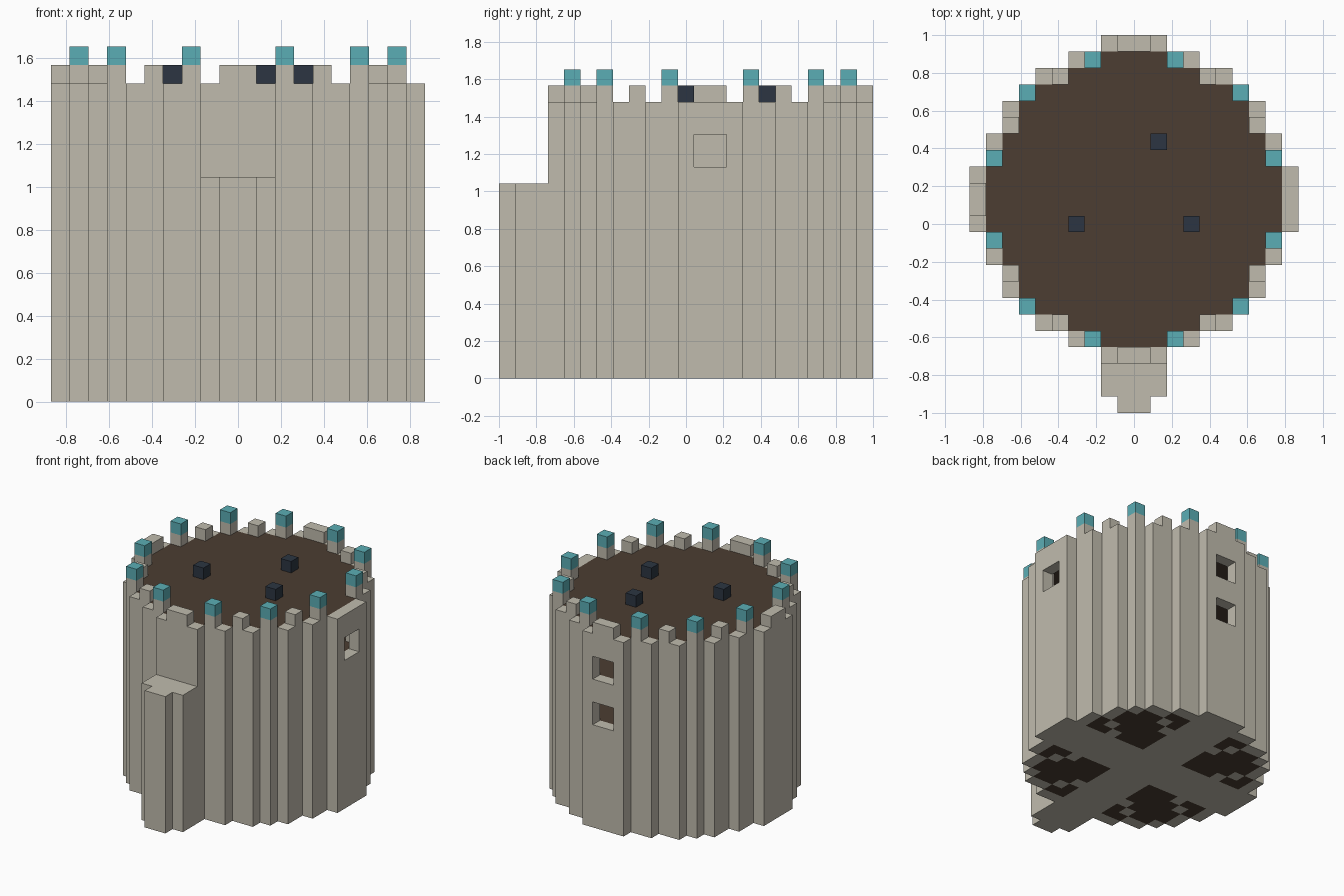
import bpy
import bmesh
from mathutils import Vector

if "Cube" in bpy.data.objects:
    bpy.data.objects.remove(bpy.data.objects["Cube"], do_unlink=True)

U = 2 / 23            # edge of one block
MID = 13              # row index of the tower's centre line
STOREY = 4            # blocks from floor to floor
ROOF = 17             # blocks up to the roof terrace


def material(name, colour):
    m = bpy.data.materials.new(name)
    m.use_nodes = True
    m.diffuse_color = (*colour, 1)
    m.node_tree.nodes["Principled BSDF"].inputs["Base Color"].default_value = (*colour, 1)
    return m


STONE = material("pale stone", (0.53, 0.50, 0.42))
WOOD = material("dark wood", (0.072, 0.047, 0.032))
TEAL = material("teal", (0.105, 0.42, 0.46))
NAVY = material("navy", (0.025, 0.036, 0.054))

# Round plan: half width of each row, counted outwards from the centre line
HALF = [10, 10, 9, 9, 8, 8, 7, 6, 4, 2]


def fold(n):
    """Distance index of a block from a centre line."""
    return n if n >= 0 else -n - 1


plan = {(i, j + MID) for j in range(-10, 10)
        for i in range(-HALF[fold(j)], HALF[fold(j)])}
inside = {(i, j) for i, j in plan
          if {(i + 1, j), (i - 1, j), (i, j + 1), (i, j - 1)} <= plan}
ring = plan - inside


def both(points):
    """Mirror plan positions left to right and front to back."""
    return {(a, b) for i, j in points for a in (i, -i - 1)
            for b in (j, 2 * MID - 1 - j)}


def column(cells, low, high):
    return {(i, j, k) for i, j in cells for k in range(low, high)}


# Curtain wall with window openings
windows = column({(9, 12), (9, 13)}, 13, 15)
for sill in (9, 13):
    windows |= column({(-1, 22), (0, 22)}, sill, sill + 2)
wall = column(ring, 0, ROOF) - windows

# Stepped buttress on the front
buttress = column({(i, j) for i in range(-2, 2) for j in (1, 2)}, 0, 12)
buttress |= column({(-1, 0), (0, 0)}, 0, 12)

# Battlements: tall capped posts and low merlons
posts = both({(2, 21), (6, 19), (8, 15)})
low_merlons = both({(0, 22), (4, 20), (7, 17)}) | {(-10, 12), (-10, 13)}
merlons = column(posts | low_merlons, ROOF, ROOF + 1)
caps = column(posts, ROOF + 1, ROOF + 2)

# Floors, one per storey, and the roof terrace
floors = {(i, j, k) for i, j in inside for k in range(0, ROOF, STOREY)}
roof = {c for c in floors if c[2] == ROOF - 1}
storeys = floors - roof

# Small blocks standing on the roof
roof_blocks = column({(-4, 11), (3, 11), (1, 16)}, ROOF, ROOF + 1)

SOLID = wall | buttress | merlons | caps | floors | roof_blocks


def paving(cell):
    """Stone cross and diagonal inlays in the ground floor."""
    i, j, k = cell
    a, b = fold(i), fold(j - MID)
    return k == 0 and (a < 2 or b < 2 or abs(a - b) == 3)


def build(name, cells, mats, rule=None):
    """Mesh the outer faces of a set of blocks."""
    bm = bmesh.new()
    for cell in sorted(cells):
        centre = Vector(cell) + Vector((0.5, 0.5, 0.5))
        for axis in range(3):
            for sign in (-1, 1):
                n = [0, 0, 0]
                n[axis] = sign
                if tuple(c + d for c, d in zip(cell, n)) in SOLID:
                    continue
                n = Vector(n)
                s = Vector((0, 0, 0))
                s[(axis + 1) % 3] = 0.5
                t = n.cross(s)
                mid = centre + n / 2
                corners = (mid - s - t, mid + s - t, mid + s + t, mid - s + t)
                face = bm.faces.new([bm.verts.new(p * U - Vector((0, 1, 0)))
                                     for p in corners])
                face.material_index = int(bool(rule and rule(cell)))
    bmesh.ops.remove_doubles(bm, verts=bm.verts, dist=U / 100)
    mesh = bpy.data.meshes.new(name)
    bm.to_mesh(mesh)
    bm.free()
    for m in mats:
        mesh.materials.append(m)
    obj = bpy.data.objects.new(name, mesh)
    bpy.context.collection.objects.link(obj)
    return obj


build("tower_wall", wall, [STONE])
build("front_buttress", buttress, [STONE])
build("merlons", merlons, [STONE])
build("merlon_caps", caps, [TEAL])
build("roof_terrace", roof, [WOOD])
build("storey_floors", storeys, [WOOD, STONE], paving)
build("roof_blocks", roof_blocks, [NAVY])
